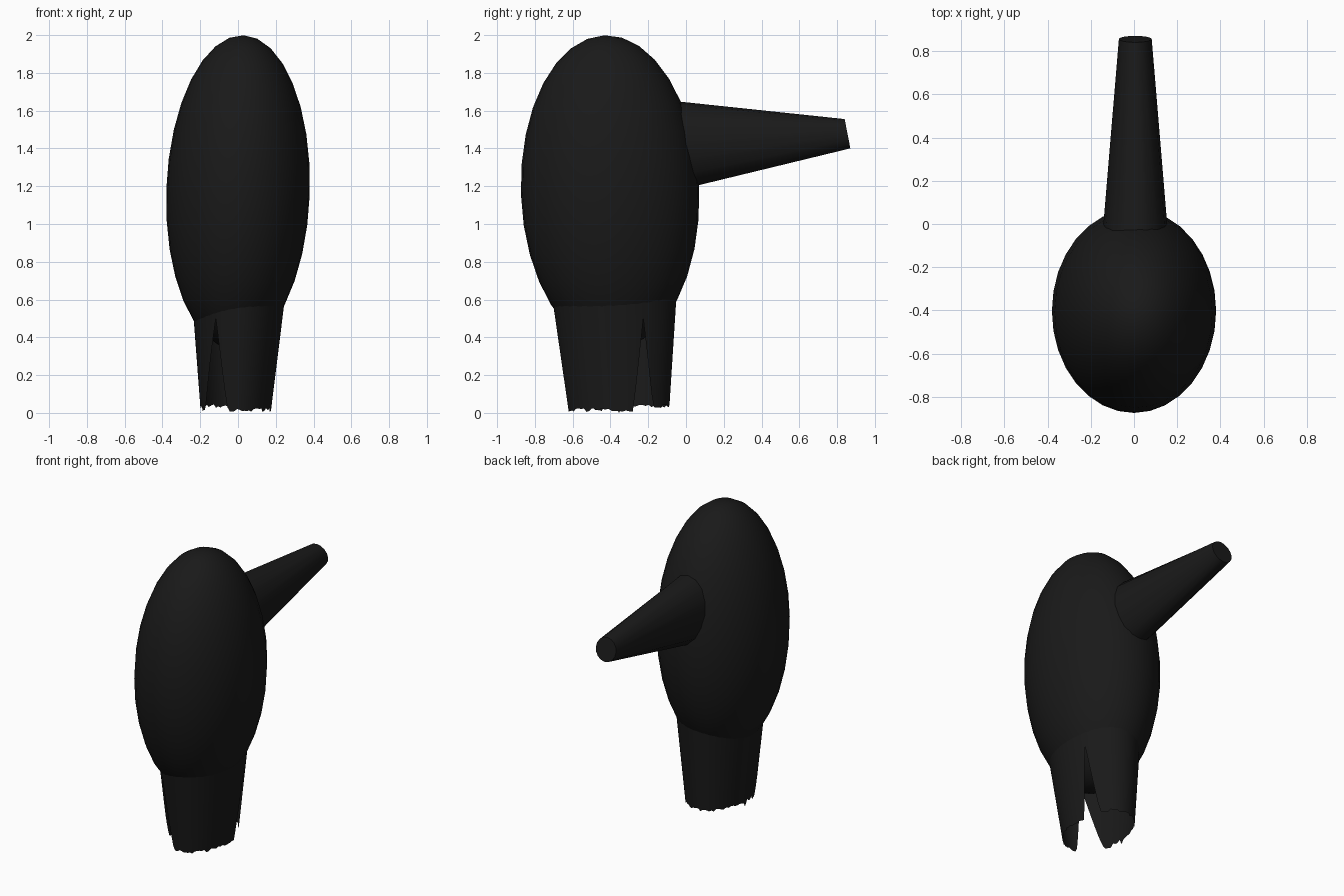
import bpy, bmesh, math, random
from mathutils import Vector

if "Cube" in bpy.data.objects:
    bpy.data.objects.remove(bpy.data.objects["Cube"])

random.seed(4)
black = bpy.data.materials.new("dark_cloth")
black.diffuse_color = (0.01, 0.01, 0.01, 1)
black.use_nodes = True
black.node_tree.nodes["Principled BSDF"].inputs["Base Color"].default_value = black.diffuse_color


def finish(obj, angle=40):
    obj.data.materials.append(black)
    bpy.ops.object.select_all(action='DESELECT')
    obj.select_set(True)
    bpy.context.view_layer.objects.active = obj
    bpy.ops.object.shade_smooth_by_angle(angle=math.radians(angle))


def loft(name, rings, caps=False):
    bm = bmesh.new()
    vs = [[bm.verts.new(p) for p in ring] for ring in rings]
    n = len(rings[0])
    for a, b in zip(vs, vs[1:]):
        for i in range(n):
            j = (i + 1) % n
            bm.faces.new((a[i], a[j], b[j], b[i]))
    if caps:
        bm.faces.new(vs[0])
        bm.faces.new(vs[-1])
    bmesh.ops.recalc_face_normals(bm, faces=bm.faces)
    me = bpy.data.meshes.new(name)
    bm.to_mesh(me)
    bm.free()
    obj = bpy.data.objects.new(name, me)
    bpy.context.collection.objects.link(obj)
    finish(obj)


# Egg-shaped body, leaning very slightly
bpy.ops.mesh.primitive_uv_sphere_add(segments=32, ring_count=16, radius=1,
    location=(0, -0.402, 1.17), rotation=(math.radians(2), math.radians(2), 0))
body = bpy.context.object
body.name = "body"
body.scale = (0.38, 0.472, 0.83)
finish(body)


# Tapered limb reaching backwards
def limb_ring(y, z, rx, rz, tilt, n=16):
    ring = []
    for i in range(n):
        a = 2 * math.pi * i / n
        c = rz * math.sin(a)
        ring.append(Vector((0.006 + rx * math.cos(a),
                            y - c * math.sin(tilt), z + c * math.cos(tilt))))
    return ring


tilt = math.radians(11)
loft("limb", [limb_ring(-0.15, 1.415, 0.16, 0.255, tilt),
              limb_ring(0.855, 1.478, 0.076, 0.079, tilt)], caps=True)


# Open ragged skirt with two long tears
TEARS = [(240, 30, 17), (28, 12, 16)]   # apex angle, width before, width after


def hem(deg):
    h = 0.005 + 0.02 * random.random()
    if 40 < deg < 200:
        h += 0.02
    for apex, before, after in TEARS:
        d = (deg - apex + 180) % 360 - 180
        t = 1 - (-d / before if d < 0 else d / after)
        if t > 0:
            h = max(h, 0.02 + 0.48 * t ** 1.3)
    return h


angles = list(range(0, 360, 4))
hems = [hem(a) for a in angles]
hems[45] = 0.0
TOP, ROWS = 0.72, 6
rings = []
for r in range(ROWS + 1):
    ring = []
    for deg, h in zip(angles, hems):
        z = TOP + (h - TOP) * r / ROWS
        k = z / 0.62
        a = math.radians(deg)
        ring.append((-0.012 + 0.015 * k + (0.185 + 0.062 * k) * math.cos(a),
                     -0.355 - 0.025 * k + (0.265 + 0.065 * k) * math.sin(a), z))
    rings.append(ring)
loft("ragged_skirt", rings)
